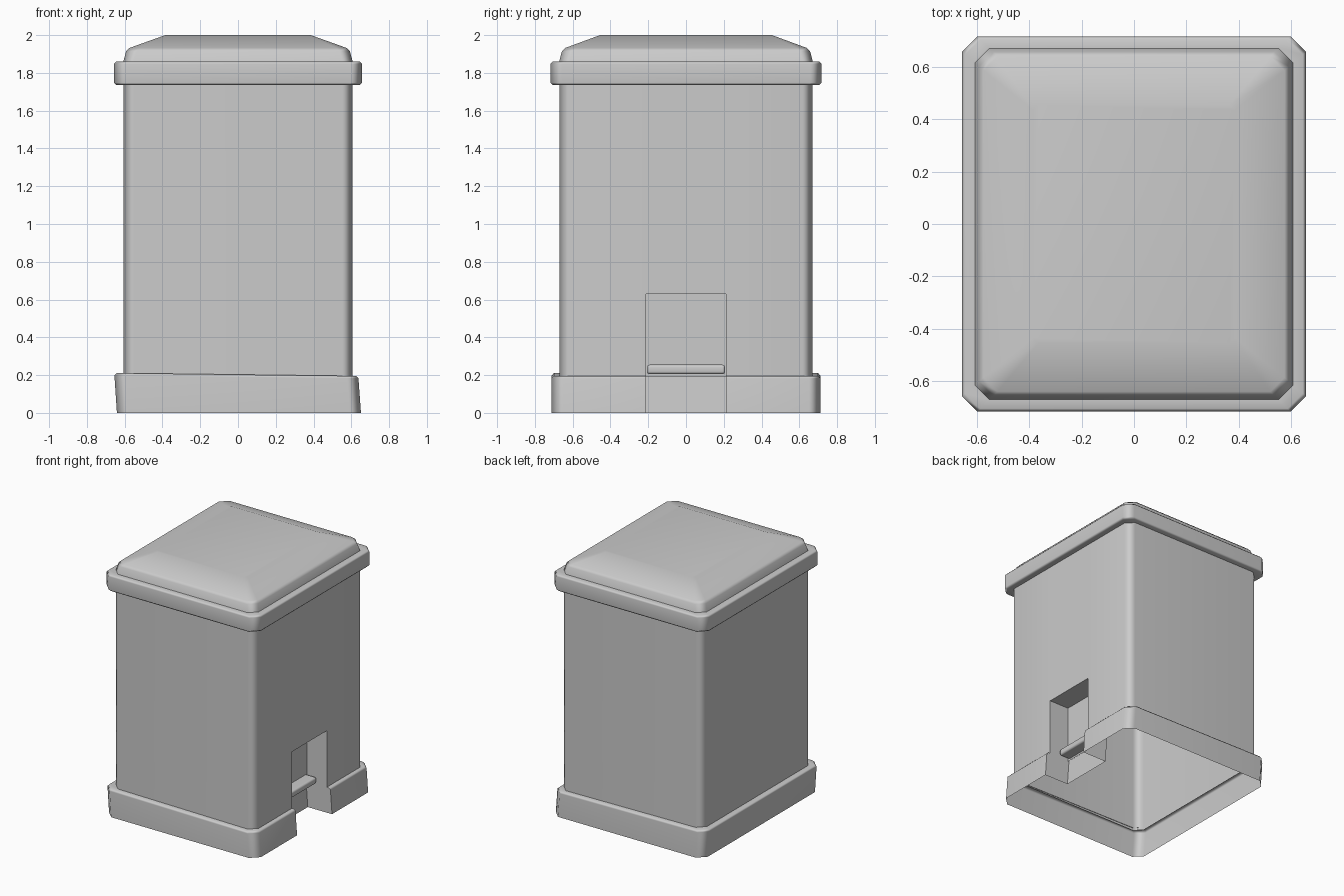
import bpy, bmesh
from math import radians

if "Cube" in bpy.data.objects:
    bpy.data.objects.remove(bpy.data.objects["Cube"])

NOTCH_W = 0.212     # half width of the pedal recess
NOTCH_X = 0.44      # x of the recess back wall


def outline(hx, hy, c, notch=None):
    """Rectangle with cut corners; optional step into the +x side."""
    pts = [(hx, -hy + c)]
    if notch is not None:
        w = NOTCH_W
        pts += [(hx, -w), (notch, -w), (notch, w), (hx, w)]
    pts += [(hx, hy - c), (hx - c, hy), (-hx + c, hy), (-hx, hy - c),
            (-hx, -hy + c), (-hx + c, -hy), (hx - c, -hy)]
    return pts


def finish(ob, angle=50):
    bpy.ops.object.select_all(action='DESELECT')
    ob.select_set(True)
    bpy.context.view_layer.objects.active = ob
    bpy.ops.object.shade_smooth_by_angle(angle=radians(angle))
    m = ob.modifiers.new("weighted", 'WEIGHTED_NORMAL')
    m.keep_sharp = True


def loft(name, rings, cap=False, warp=None):
    """Skin a stack of (outline, z) rings."""
    bm = bmesh.new()
    loops = [[bm.verts.new((x, y, z)) for x, y in pts] for pts, z in rings]
    for a, b in zip(loops, loops[1:]):
        n = len(a)
        for i in range(n):
            j = (i + 1) % n
            bm.faces.new((a[i], a[j], b[j], b[i]))
    if cap:
        bm.faces.new(loops[-1])
    bmesh.ops.remove_doubles(bm, verts=bm.verts, dist=0.0005)
    bmesh.ops.dissolve_degenerate(bm, edges=bm.edges, dist=0.0005)
    if warp:
        for v in bm.verts:
            v.co = warp(v.co.copy())
    me = bpy.data.meshes.new(name)
    bm.to_mesh(me)
    bm.free()
    ob = bpy.data.objects.new(name, me)
    bpy.context.collection.objects.link(ob)
    finish(ob)
    return ob


# Hollow bin body with the pedal recess in its lower right side
BX, BY = 0.607, 0.671
loft("bin_body", [
    (outline(BX, BY, 0.055, NOTCH_X), 0.19),
    (outline(BX, BY, 0.055, NOTCH_X), 0.63),
    (outline(BX, BY, 0.055, BX), 0.63),
    (outline(BX, BY, 0.055, BX), 1.74),
])


# Slightly leaning base skirt, open underneath
def lean(co):
    co.x += 0.005 - 0.07 * co.z
    co.z *= 1 - 0.06 * co.x
    return co


loft("base_skirt", [
    (outline(0.646, 0.711, 0.06, NOTCH_X), 0.0),
    (outline(0.646, 0.711, 0.06, NOTCH_X), 0.19),
    (outline(0.634, 0.70, 0.058, NOTCH_X), 0.203),
    (outline(0.60, 0.667, 0.055, NOTCH_X), 0.203),
], warp=lean)

# Lid with a rim and a shallow sloped top
loft("lid", [
    (outline(0.595, 0.66, 0.054), 1.735),
    (outline(0.645, 0.705, 0.058), 1.735),
    (outline(0.657, 0.717, 0.06), 1.748),
    (outline(0.657, 0.717, 0.06), 1.848),
    (outline(0.645, 0.705, 0.058), 1.86),
    (outline(0.607, 0.671, 0.055), 1.86),
    (outline(0.592, 0.657, 0.055), 1.915),
    (outline(0.575, 0.64, 0.054), 1.932),
    (outline(0.385, 0.455, 0.02), 2.0),
], cap=True)

# Foot pedal in the recess
bpy.ops.mesh.primitive_cube_add(size=1, location=(0.47, 0, 0.23))
pedal = bpy.context.object
pedal.name = "foot_pedal"
pedal.scale = (0.11, 0.414, 0.05)
bpy.ops.object.transform_apply(location=False, rotation=False, scale=True)
bev = pedal.modifiers.new("bevel", 'BEVEL')
bev.width = 0.014
bev.segments = 2
finish(pedal, 100)
